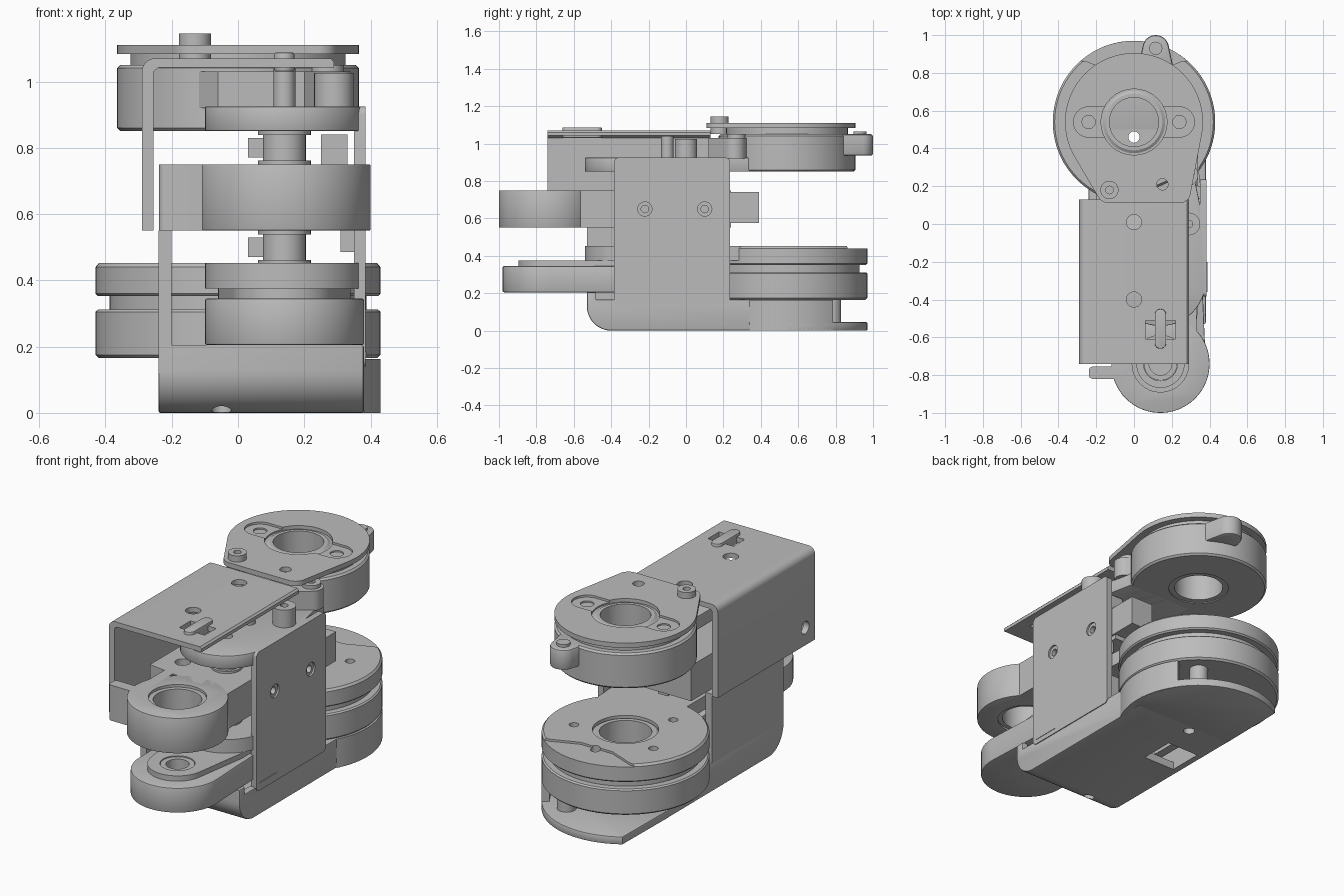
import bpy, bmesh
from math import sin, cos, radians, pi
from mathutils import Vector, Matrix, geometry

cube = bpy.data.objects.get("Cube")
if cube:
    bpy.data.objects.remove(cube, do_unlink=True)

grey = bpy.data.materials.new("machined grey")
grey.use_nodes = True
tone = (0.5, 0.5, 0.5, 1)
grey.diffuse_color = tone
grey.node_tree.nodes["Principled BSDF"].inputs["Base Color"].default_value = tone

# Axes of the round features (x, y)
DRUM = (0, 0.54)
PIVOT = (0.14, -0.74)
POST = (0.14, -0.30)


def arc(c, r, a0=0, a1=360, n=48):
    return [(c[0] + r * cos(radians(a0 + (a1 - a0) * i / n)),
             c[1] + r * sin(radians(a0 + (a1 - a0) * i / n))) for i in range(n + 1)]


def hull(pts):
    vs = [Vector(p) for p in pts]
    return [tuple(vs[i]) for i in geometry.convex_hull_2d(vs)]


def rect(u0, v0, u1, v1, r=0):
    if not r:
        return [(u0, v0), (u1, v0), (u1, v1), (u0, v1)]
    return hull(p for u in (u0 + r, u1 - r) for v in (v0 + r, v1 - r)
                for p in arc((u, v), r, n=24))


def finish(name, bm):
    bmesh.ops.remove_doubles(bm, verts=bm.verts, dist=1e-5)
    bmesh.ops.recalc_face_normals(bm, faces=bm.faces)
    mesh = bpy.data.meshes.new(name)
    bm.to_mesh(mesh)
    bm.free()
    mesh.materials.append(grey)
    ob = bpy.data.objects.new(name, mesh)
    bpy.context.collection.objects.link(ob)
    smooth(ob)
    return ob


def smooth(ob):
    bpy.ops.object.select_all(action='DESELECT')
    bpy.context.view_layer.objects.active = ob
    ob.select_set(True)
    bpy.ops.object.shade_smooth_by_angle(angle=radians(30))


def prism(name, pts, lo, hi, axis='z', bevel=0):
    """Extrude an outline: (x, y) along z, (y, z) along x or (x, z) along y."""
    place = {'z': lambda u, v, w: (u, v, w), 'x': lambda u, v, w: (w, u, v),
             'y': lambda u, v, w: (u, w, v)}[axis]
    bm = bmesh.new()
    face = bm.faces.new([bm.verts.new(place(u, v, lo)) for u, v in pts])
    bmesh.ops.remove_doubles(bm, verts=bm.verts, dist=1e-5)
    ext = bmesh.ops.extrude_face_region(bm, geom=bm.faces[:])
    shift = Vector(place(0, 0, hi - lo))
    bmesh.ops.translate(bm, vec=shift, verts=[g for g in ext["geom"] if isinstance(g, bmesh.types.BMVert)])
    if bevel:
        ends = [e for f in bm.faces if len(f.verts) > 4 for e in f.edges]
        bmesh.ops.bevel(bm, geom=list(set(ends)), offset=bevel, segments=2, affect='EDGES', profile=0.5)
    return finish(name, bm)


def lathe(name, c, prof):
    """Spin a closed (radius, height) profile around a vertical axis."""
    bm = bmesh.new()
    vs = [bm.verts.new((c[0] + r, c[1], z)) for r, z in prof]
    es = [bm.edges.new((vs[i - 1], vs[i])) for i in range(len(vs))]
    bmesh.ops.spin(bm, geom=vs + es, cent=(*c, 0), axis=(0, 0, 1), angle=2 * pi, steps=72)
    return finish(name, bm)


def pin(name, c, r, z0, z1, hole=0):
    if hole:
        return lathe(name, c, [(hole, z0), (r, z0), (r, z1), (hole, z1)])
    return prism(name, arc(c, r, n=32), z0, z1)


def cut(ob, *tools):
    for tool in tools:
        tool.hide_render = True
        mod = ob.modifiers.new("cut", 'BOOLEAN')
        mod.operation, mod.solver, mod.object = 'DIFFERENCE', 'EXACT', tool
        bpy.context.view_layer.objects.active = ob
        bpy.ops.object.modifier_apply(modifier=mod.name)
        bpy.data.objects.remove(tool, do_unlink=True)
    smooth(ob)


def drill(c, r, lo, hi, axis='z'):
    return prism("drill", arc(c, r, n=32), lo, hi, axis)


# Upper drum: grooved body, slotted lid, bearing and ear
lathe("upper_drum_body", DRUM, [(.16, .85), (.355, .85), (.365, .86), (.365, 1.04), (.355, 1.05),
                                (.325, 1.05), (.325, 1.06), (.16, 1.06)])
lid = prism("upper_drum_lid", hull(arc(DRUM, .365, n=72) + arc((-.13, .18), .07) + arc((.24, .17), .06)),
            1.083, 1.11)
cut(lid, drill(DRUM, .175, 1, 1.2),
    prism("slot", hull(arc((-.24, .54), .08) + arc((.24, .54), .08)), 1.098, 1.2),
    *[drill((x, .54), .035, 1, 1.2) for x in (-.24, .24)], drill((.15, .21), .03, 1, 1.2))
neck = lathe("upper_drum_neck", DRUM, [(.16, 1.05), (.325, 1.05), (.325, 1.09), (.16, 1.09)])
lathe("upper_bearing", DRUM, [(.13, .855), (.165, .855), (.165, 1.09), (.15, 1.1), (.13, 1.1)])
prism("drum_ear", hull(arc((.115, .93), .07) + [(.02, .82), (.21, .82)]), .935, 1.05, bevel=.012)
pin("ear_stud", (.115, .93), .035, 1.05, 1.065)
pin("lid_stud", (-.13, .18), .048, 1.05, 1.145, .02)

# Upper arm reaching forward to the post
arm = prism("upper_arm", hull(arc(POST, .24) + [(-.1, .1), (.35, .1), (-.1, .34), (.3, .34)]), .85, .925, bevel=.005)
cut(arm, drill(POST, .03, .8, 1))
prism("arm_riser", hull([(-.06, .12), (.2, .12), (-.2, .3), (.28, .33)] + arc((.28, .26), .06)), .92, 1.03)
pin("riser_stud", (.27, .27), .05, 1.0, 1.05, .02)
pin("arm_boss", (.29, .0), .06, .92, 1.025, .02)
pin("arm_column", (.14, -.1), .033, .92, 1.04)

# Middle swivel block with bearing eye, side tab and rear tail
eye = prism("middle_eye", arc(PIVOT, .26, n=72), .55, .75, bevel=.004)
cut(eye, drill(PIVOT, .15, .5, .8))
lathe("eye_bearing", PIVOT, [(.125, .56), (.152, .56), (.152, .735), (.125, .735)])
body = prism("middle_block", hull([(-.2, -.5), (.33, -.58), (.33, .24), (-.2, .24)]), .55, .75)
cut(body, drill(PIVOT, .2, .5, .8), drill((-.08, -.38), .04, .6, .8))
prism("block_tab", rect(-.238, -.82, -.06, -.755, .02), .55, .75)
prism("block_neck", rect(-.1, -.8, -.04, -.45), .55, .75)
prism("block_tail", rect(.2, .2, .34, .39), .575, .74)
for z0, z1 in ((.45, .55), (.75, .85)):
    pin("pivot_post", POST, .065, z0, z1)
    for z in (z0, z1 - .012):
        pin("post_flange", POST, .08, z, z + .012)
    prism("block_stop", rect(.03, .0, .09, .12), z0 + .02, z1 - .02)
prism("upper_stop", rect(.25, .05, .33, .2), .75, .84)
prism("lower_stop", rect(.31, .05, .35, .2), .485, .55)

# Lower drum: two rims with a groove, bearing and screw holes
drum = lathe("lower_drum", DRUM, [(.17, .165), (.42, .165), (.43, .175), (.43, .305), (.422, .312), (.388, .312),
                                  (.388, .352), (.422, .352), (.43, .36), (.43, .44), (.42, .452), (.17, .452)])
cut(drum, *[drill((.27 * cos(a), .54 + .27 * sin(a)), .025, .4, .5) for a in (.4, 1.57, 2.74, 4.2, 5.2)],
    prism("rim_step", [(-.5, .88), (-.25, .86), (-.1, .8), (.1, .8), (.25, .86), (.5, .88), (.5, 1), (-.5, 1)],
          .44, .5))
lathe("lower_bearing", DRUM, [(.135, .17), (.175, .17), (.175, .43), (.16, .44), (.135, .44)])

# Lower arm, its raised cap and its forward plate
outline = arc(PIVOT, .24) + [(-.1, .2), (.34, .2)]
low = prism("lower_arm", hull(outline), .205, .345, bevel=.006)
cut(low, drill(PIVOT, .09, .25, .4))
cap = prism("lower_cap", hull(arc(PIVOT, .155) + arc((.1, -.4), .16) + [(-.06, 0), (.34, 0), (.34, -.45)]), .34, .375)
cut(cap, drill(PIVOT, .09, .3, .4))
pin("lower_eye", PIVOT, .088, .3, .37, .06)
prism("lower_arm_plate", hull(arc(POST, .24) + [(-.1, .35), (.34, .35)]), .375, .452)

# Upper bracket: folded roof and left wall
fold = ([(-.29, .55), (-.29, 1.03)] + arc((-.25, 1.03), .04, 180, 90, 8) + [(.28, 1.07), (.29, 1.06),
        (.29, 1.042), (-.24, 1.042), (-.255, 1.03), (-.255, .55)])
roof = prism("upper_bracket", fold, -.74, .13, 'y')
cut(roof, drill((0, .01), .04, 1, 1.2), drill((0, -.4), .04, 1, 1.2),
    prism("window", rect(.06, -.61, .22, -.51), 1, 1.2), drill((-.65, .65), .035, -.4, -.2, 'x'))
prism("roof_key", hull(arc((.14, -.48), .03) + arc((.14, -.63), .03)), 1.03, 1.087, bevel=.004)

# Lower bracket: tray with a rolled front edge, left and right walls
front = [(-.53, .205)] + arc((-.4, .13), .13, 180, 270, 12) + [(.5, 0), (.5, .165), (-.48, .165), (-.48, .205)]
tray = prism("lower_tray", front, -.24, .38, 'x', bevel=.008)
cut(tray, prism("hollow", rect(-.2, -.49, .345, .6), .045, .3),
    prism("window", rect(-.2, .09, 0, .29), -.1, .2),
    drill((-.05, -.44), .03, -.1, .2), drill((0, .46), .03, -.1, .2))
prism("tray_end", [(-.24, .49), (.42, .49)] + arc(DRUM, .43, 0, 123, 40), 0, .045, bevel=.006)
prism("tray_end_wall", arc(DRUM, .43, -28, 35, 24) + arc(DRUM, .39, 35, -28, 24), 0, .163)
pin("tray_pin", (.2, .78), .05, .04, .17)
prism("window_latch", rect(-.12, .09, -.07, .29), .045, .1)
left = prism("left_wall", rect(-.53, .12, .11, .55), -.24, -.2, 'x')
right = prism("right_wall", rect(-.385, .14, .235, .925, .025), .35, .385, 'x')
cut(right, *[drill((y, .65), .038, .3, .5, 'x') for y in (-.22, .1)])
for y in (-.22, .1):
    screw = prism("wall_screw", arc((y, .65), .038, n=32), .33, .375, 'x')
    cut(screw, drill((y, .65), .02, .35, .5, 'x'))
prism("wall_rib", rect(-.36, .165, -.2, .185), .345, .388, 'x')
